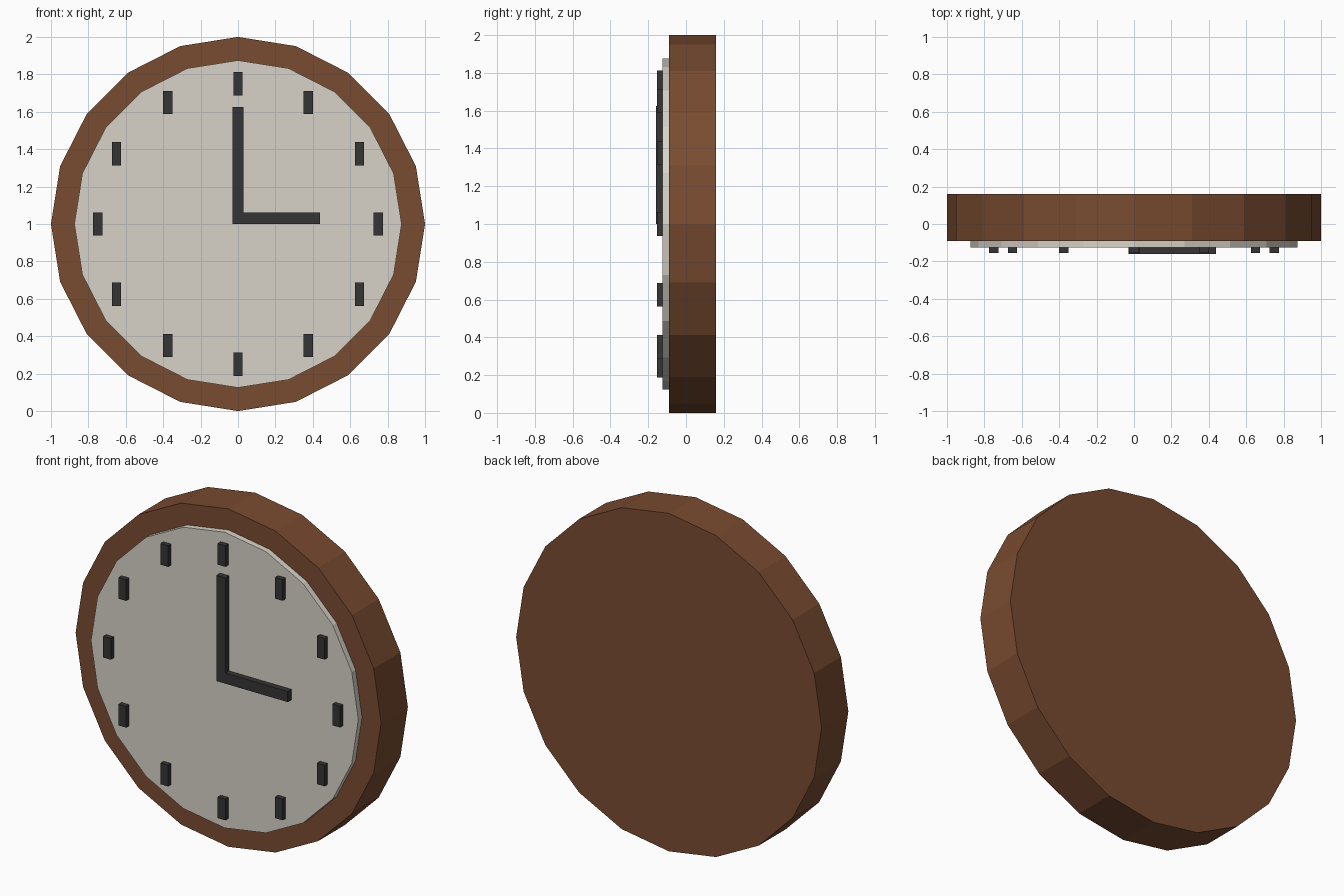
import bpy, math

if "Cube" in bpy.data.objects:
    bpy.data.objects.remove(bpy.data.objects["Cube"])


def material(name, rgb):
    m = bpy.data.materials.new(name)
    m.diffuse_color = (*rgb, 1)
    m.use_nodes = True
    m.node_tree.nodes["Principled BSDF"].inputs["Base Color"].default_value = m.diffuse_color
    return m


wood = material("brown wood", (0.19, 0.07, 0.03))
cream = material("off white", (0.68, 0.65, 0.58))
dark = material("charcoal", (0.035, 0.035, 0.035))


def disc(name, radius, y0, y1, mat):
    # 20-sided disc facing -y, with a corner at the top
    bpy.ops.mesh.primitive_cylinder_add(
        vertices=20, radius=radius, depth=y1 - y0,
        location=(0, (y0 + y1) / 2, 1), rotation=(math.pi / 2, 0, 0))
    o = bpy.context.object
    o.name = name
    o.data.materials.append(mat)


def box(name, x0, x1, y0, y1, z0, z1, mat):
    bpy.ops.mesh.primitive_cube_add(
        size=1, location=((x0 + x1) / 2, (y0 + y1) / 2, (z0 + z1) / 2))
    o = bpy.context.object
    o.name = name
    o.scale = (x1 - x0, y1 - y0, z1 - z0)
    bpy.ops.object.transform_apply(location=False, rotation=False, scale=True)
    o.data.materials.append(mat)


# Case and dial
disc("case", 1.0, -0.09, 0.16, wood)
disc("dial", 0.875, -0.125, -0.09, cream)

# Twelve upright hour markers
for h in range(12):
    a = math.radians(30 * h)
    x, z = 0.75 * math.sin(a), 1 + 0.75 * math.cos(a)
    box(f"hour_marker_{h or 12}", x - 0.025, x + 0.025, -0.154, -0.125,
        z - 0.0625, z + 0.0625, dark)

# Hands at three o'clock
box("minute_hand", -0.03, 0.03, -0.16, -0.125, 1.0, 1.625, dark)
box("hour_hand", 0.03, 0.4375, -0.16, -0.125, 1.0, 1.0625, dark)
